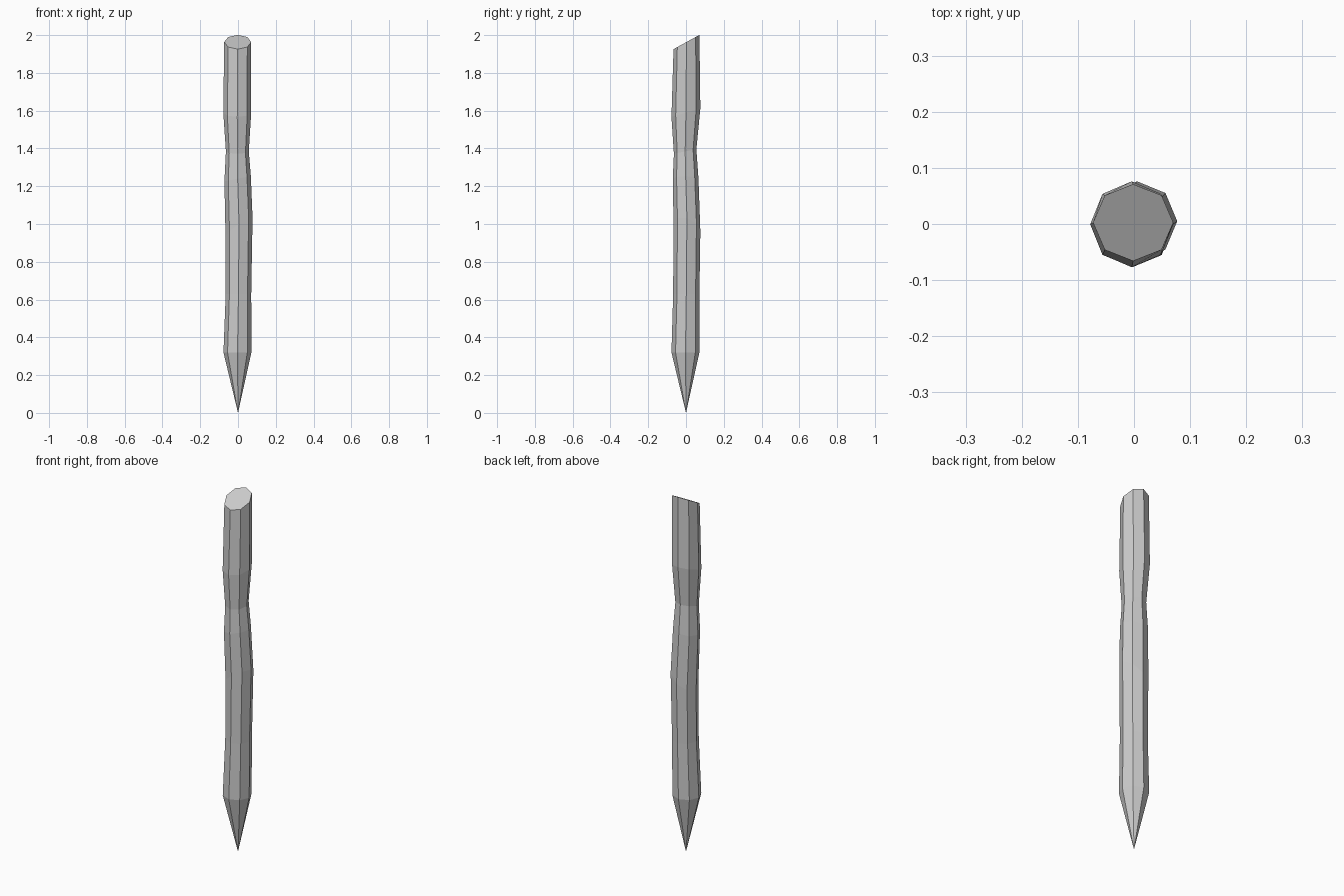
import bpy, bmesh, math

if "Cube" in bpy.data.objects:
    bpy.data.objects.remove(bpy.data.objects["Cube"])

SIDES = 8
# Rings: height, left x, right x, front y, back y, slope along x, slope along y
RINGS = [
    (0.32, -0.077, 0.071, -0.077, 0.071, 0.0, 0.0),
    (0.63, -0.065, 0.070, -0.068, 0.071, 0.0, 0.0),
    (0.98, -0.066, 0.077, -0.066, 0.076, 0.7, -0.3),
    (1.24, -0.072, 0.068, -0.070, 0.066, 0.2, 0.0),
    (1.385, -0.064, 0.057, -0.064, 0.055, 0.0, 0.2),
    (1.59, -0.078, 0.070, -0.077, 0.076, 0.0, 0.3),
    (1.962, -0.073, 0.070, -0.066, 0.071, 0.0, 0.55),
]

bm = bmesh.new()


def add_ring(z, xl, xr, yf, yb, sx, sy):
    cx, cy, rx, ry = (xl + xr) / 2, (yf + yb) / 2, (xr - xl) / 2, (yb - yf) / 2
    ring = []
    for i in range(SIDES):
        a = 2 * math.pi * i / SIDES
        x, y = cx + rx * math.cos(a), cy + ry * math.sin(a)
        ring.append(bm.verts.new((x, y, z + sx * x + sy * y)))
    return ring


# Uneven octagonal shaft
rings = [add_ring(*r) for r in RINGS]
for low, high in zip(rings, rings[1:]):
    for i in range(SIDES):
        j = (i + 1) % SIDES
        bm.faces.new((low[i], low[j], high[j], high[i]))

# Slanted cut at the top
bm.faces.new(rings[-1])

# Sharpened point at the bottom
tip = bm.verts.new((0, 0, 0))
for i in range(SIDES):
    bm.faces.new((rings[0][(i + 1) % SIDES], rings[0][i], tip))

bmesh.ops.recalc_face_normals(bm, faces=bm.faces)
mesh = bpy.data.meshes.new("wooden_stake")
bm.to_mesh(mesh)
bm.free()
bpy.context.collection.objects.link(bpy.data.objects.new("wooden_stake", mesh))
